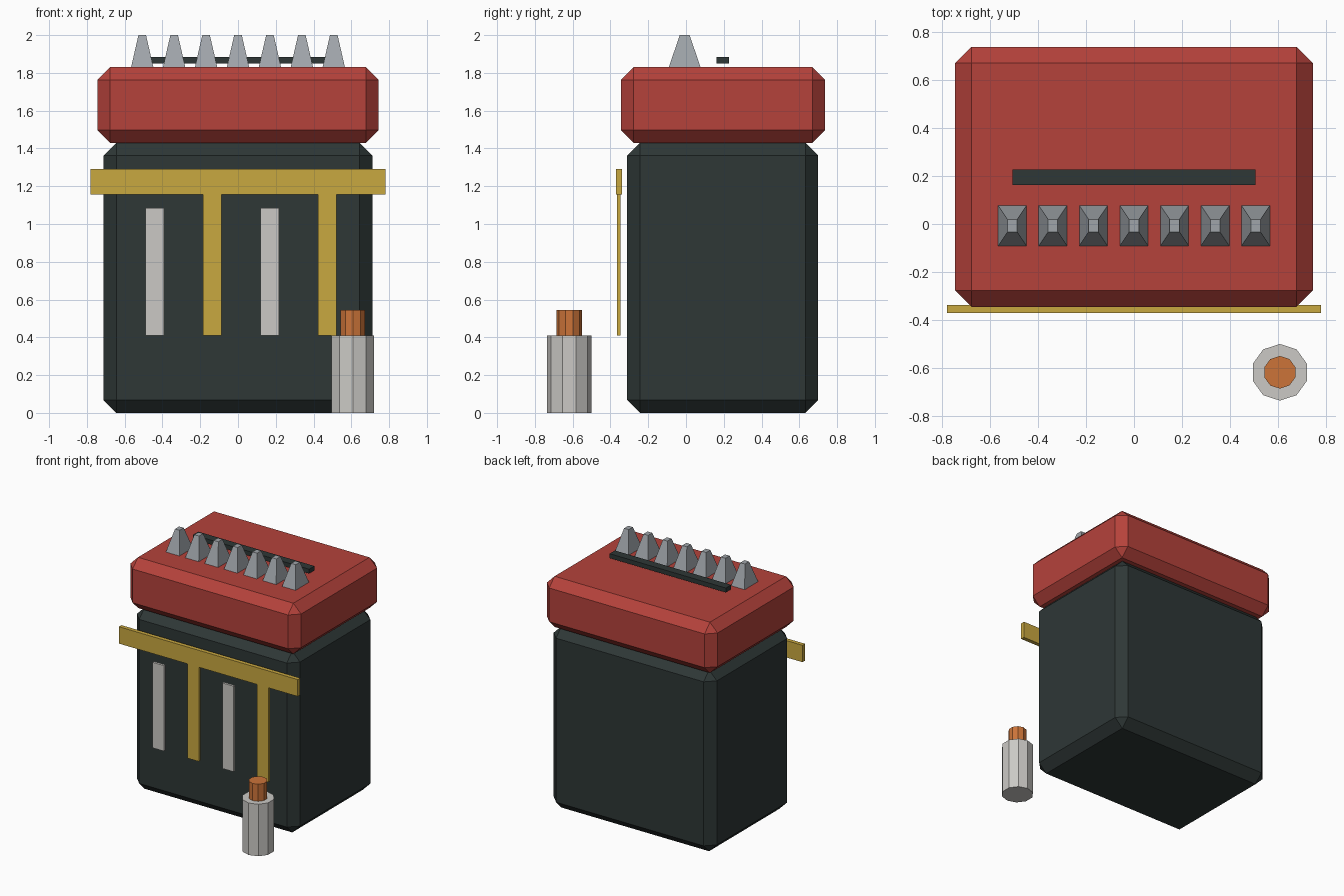
import bpy, bmesh

if "Cube" in bpy.data.objects:
    bpy.data.objects.remove(bpy.data.objects["Cube"])


def material(name, hex_colour):
    def linear(c):
        return c / 12.92 if c <= 0.04045 else ((c + 0.055) / 1.055) ** 2.4
    rgb = [linear(int(hex_colour[i:i + 2], 16) / 255) for i in (0, 2, 4)]
    mat = bpy.data.materials.new(name)
    mat.diffuse_color = (*rgb, 1)
    mat.use_nodes = True
    mat.node_tree.nodes["Principled BSDF"].inputs["Base Color"].default_value = mat.diffuse_color
    return mat


DARK = material("dark_charcoal", "2E3736")
RED = material("brick_red", "B5423B")
GOLD = material("gold", "C9A840")
PALE = material("pale_grey", "CBC9C5")
STEEL = material("steel_grey", "A0A5AA")
COPPER = material("copper", "CC7439")


def finish(name, bm, mat):
    mesh = bpy.data.meshes.new(name)
    bm.to_mesh(mesh)
    bm.free()
    mesh.materials.append(mat)
    obj = bpy.data.objects.new(name, mesh)
    bpy.context.collection.objects.link(obj)
    return obj


def box(name, x, y, z, mat, chamfer=0, taper=None):
    """Box from (min, max) ranges, optionally chamfered or tapered on top."""
    bm = bmesh.new()
    bmesh.ops.create_cube(bm, size=1)
    for v in bm.verts:
        if taper and v.co.z > 0:
            v.co.x *= taper[0]
            v.co.y *= taper[1]
        for i, (lo, hi) in enumerate((x, y, z)):
            v.co[i] = (lo + hi) / 2 + v.co[i] * (hi - lo)
    if chamfer:
        bmesh.ops.bevel(bm, geom=bm.edges[:], offset=chamfer, segments=1,
                        affect='EDGES', clamp_overlap=True)
    return finish(name, bm, mat)


def post(name, x, y, z, radius, mat):
    """Ten-sided upright cylinder."""
    bpy.ops.mesh.primitive_cylinder_add(vertices=10, radius=radius, depth=z[1] - z[0],
                                        location=(x, y, (z[0] + z[1]) / 2))
    obj = bpy.context.object
    obj.name = name
    obj.data.materials.append(mat)


# Main case and lid
box("case_body", (-0.712, 0.712), (-0.312, 0.70), (0, 1.43), DARK, 0.068)
box("case_lid", (-0.745, 0.745), (-0.345, 0.737), (1.43, 1.83), RED, 0.067)

# Front rail with alternating hanging strips
box("front_rail", (-0.78, 0.78), (-0.37, -0.338), (1.157, 1.29), GOLD)
for i in range(4):
    x = -0.44 + i * 0.304
    gold = i % 2
    box(f"front_strip_{i + 1}", (x - 0.049, x + 0.049), (-0.365, -0.346),
        (0.41, 1.16 if gold else 1.085), GOLD if gold else PALE)

# Row of tapered teeth and the thin bar behind them
for i in range(7):
    x = (i - 3) * 0.169
    box(f"tooth_{i + 1}", (x - 0.059, x + 0.059), (-0.091, 0.077), (1.83, 2.0),
        STEEL, taper=(0.34, 0.31))
box("top_bar", (-0.507, 0.507), (0.162, 0.228), (1.85, 1.885), DARK)

# Free-standing canister with copper tip
post("canister", 0.608, -0.618, (0, 0.41), 0.118, PALE)
post("canister_tip", 0.608, -0.618, (0.41, 0.545), 0.068, COPPER)
